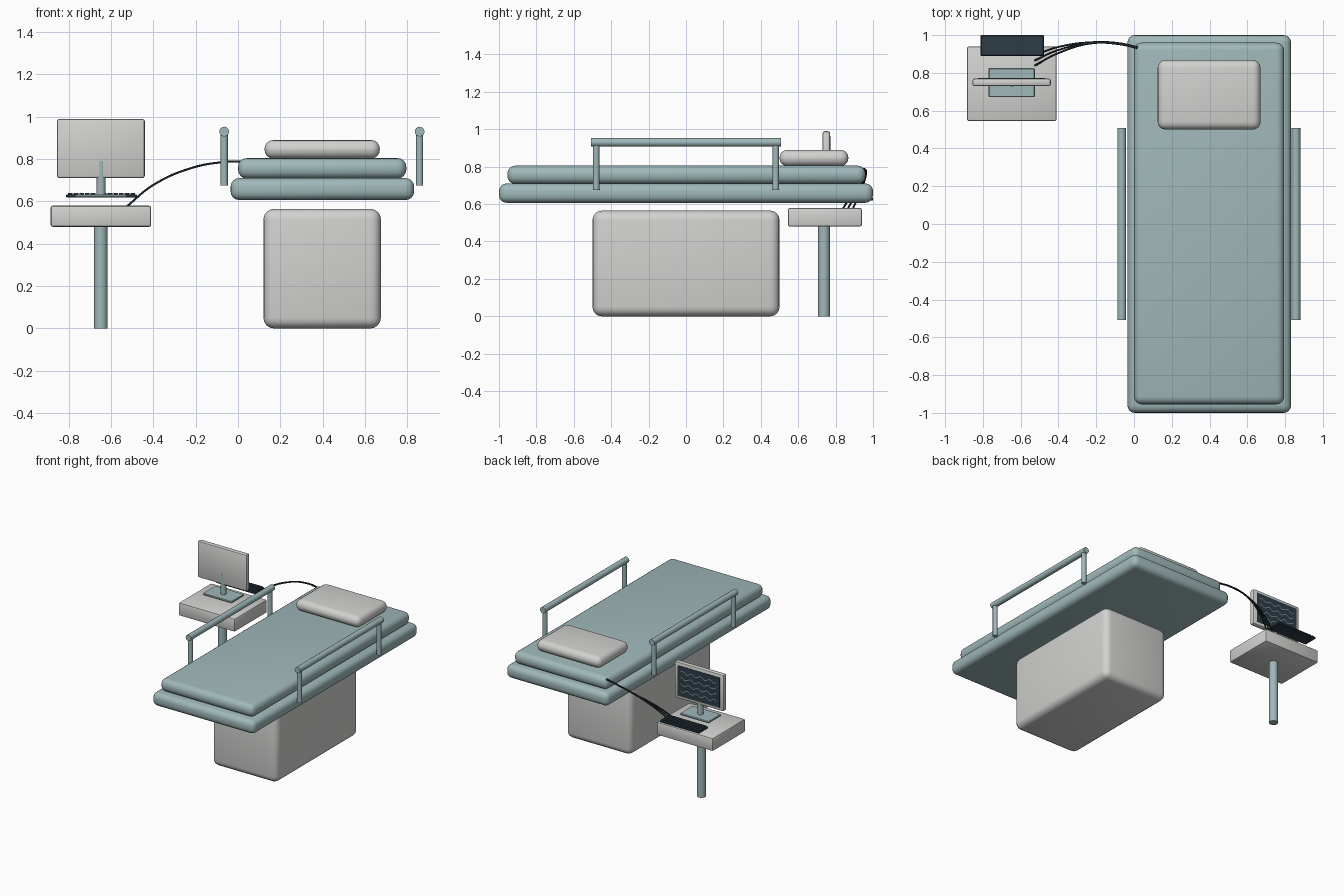
import bpy, bmesh, math
from mathutils import Vector

if "Cube" in bpy.data.objects:
    bpy.data.objects.remove(bpy.data.objects["Cube"])


def material(name, rgb):
    m = bpy.data.materials.new(name)
    m.diffuse_color = (*rgb, 1)
    m.use_nodes = True
    m.node_tree.nodes["Principled BSDF"].inputs["Base Color"].default_value = m.diffuse_color
    return m


TEAL = material("grey teal", (0.35, 0.48, 0.49))
GREY = material("light grey", (0.64, 0.65, 0.63))
DARK = material("dark slate", (0.026, 0.045, 0.062))
CABLE = material("cable black", (0.012, 0.02, 0.028))
TRACE = material("pale trace", (0.50, 0.60, 0.64))


def finish(name, bm, mat, smooth=True):
    me = bpy.data.meshes.new(name)
    bm.to_mesh(me)
    bm.free()
    me.materials.append(mat)
    ob = bpy.data.objects.new(name, me)
    bpy.context.collection.objects.link(ob)
    if smooth:
        bpy.ops.object.select_all(action='DESELECT')
        ob.select_set(True)
        bpy.context.view_layer.objects.active = ob
        bpy.ops.object.shade_smooth_by_angle(angle=math.radians(35))
    return ob


def box(name, x, y, z, mat, bevel=0.0, segments=3):
    """Box from (min, max) ranges, with rounded edges."""
    bm = bmesh.new()
    bmesh.ops.create_cube(bm, size=1)
    for v in bm.verts:
        v.co = Vector([(r[0] + r[1]) / 2 + c * (r[1] - r[0])
                       for c, r in zip(v.co, (x, y, z))])
    if bevel:
        bmesh.ops.bevel(bm, geom=bm.edges[:], offset=bevel, segments=segments,
                        profile=0.5, affect='EDGES', clamp_overlap=True)
    return finish(name, bm, mat, bevel > 0)


def rod(name, a, b, radius, mat, sides=16):
    """Capped cylinder between two points."""
    a, b = Vector(a), Vector(b)
    bm = bmesh.new()
    bmesh.ops.create_cone(bm, cap_ends=True, segments=sides, radius1=radius,
                          radius2=radius, depth=(b - a).length)
    q = Vector((0, 0, 1)).rotation_difference(b - a)
    for v in bm.verts:
        v.co = q @ v.co + (a + b) / 2
    return finish(name, bm, mat)


def cable(name, points, radius, mat):
    """Round tube swept along a smooth path."""
    cu = bpy.data.curves.new(name, 'CURVE')
    cu.dimensions = '3D'
    cu.bevel_depth = radius
    cu.bevel_resolution = 2
    cu.use_fill_caps = True
    cu.resolution_u = 8
    sp = cu.splines.new('BEZIER')
    sp.bezier_points.add(len(points) - 1)
    for bp, p in zip(sp.bezier_points, points):
        bp.co = p
        bp.handle_left_type = bp.handle_right_type = 'AUTO'
    cu.materials.append(mat)
    ob = bpy.data.objects.new(name, cu)
    bpy.context.collection.objects.link(ob)


# Bed
box("bed_pedestal", (0.12, 0.675), (-0.5, 0.5), (0.0, 0.565), GREY, 0.05, 4)
box("bed_frame", (-0.035, 0.832), (-1, 1), (0.607, 0.71), TEAL, 0.04, 4)
box("mattress", (0.0, 0.795), (-0.955, 0.96), (0.708, 0.805), TEAL, 0.042, 4)
box("pillow", (0.125, 0.67), (0.5, 0.868), (0.803, 0.89), GREY, 0.041, 4)

# Side rails, each with two posts
for side, x in (("left", -0.065), ("right", 0.858)):
    rod(side + "_rail", (x, -0.507, 0.93), (x, 0.507, 0.93), 0.023, TEAL)
    for end, y in (("front", -0.48), ("back", 0.48)):
        rod(f"{side}_{end}_rail_post", (x, y, 0.675), (x, y, 0.925), 0.017, TEAL)

# Monitor table
box("table_top", (-0.885, -0.41), (0.545, 0.94), (0.48, 0.58), GREY, 0.01, 2)
rod("table_post", (-0.648, 0.738, 0), (-0.648, 0.738, 0.49), 0.032, TEAL)

# Monitor facing the back, on its stand
MX, SCREEN_Y = -0.647, 0.77
box("monitor_base", (-0.77, -0.525), (0.672, 0.825), (0.619, 0.634), TEAL, 0.004, 1)
rod("monitor_neck", (MX, 0.749, 0.63), (MX, 0.749, 0.79), 0.021, TEAL)
box("monitor_case", (-0.856, -0.44), (0.73, SCREEN_Y), (0.71, 0.99), GREY, 0.012, 2)
box("monitor_screen", (-0.825, -0.47), (SCREEN_Y - 0.004, SCREEN_Y + 0.003),
    (0.735, 0.965), DARK)

# Wavy traces on the screen
for row in range(4):
    bm = bmesh.new()
    z0, last = 0.78 + row * 0.047, None
    for i in range(41):
        x = -0.80 + i * 0.305 / 40
        z = z0 + 0.009 * math.sin(i / 40 * 8 * math.pi + row)
        pair = [bm.verts.new((x, SCREEN_Y + 0.005, z + d)) for d in (-0.002, 0.002)]
        if last:
            bm.faces.new((last[0], last[1], pair[1], pair[0]))
        last = pair
    finish(f"screen_trace_{row + 1}", bm, TRACE, False)

# Keyboard with rows of low keys
box("keyboard", (-0.812, -0.477), (0.89, 1.0), (0.618, 0.634), DARK, 0.004, 1)
bm = bmesh.new()
for r in range(4):
    for c in range(12):
        k = bmesh.ops.create_cube(bm, size=1)["verts"]
        for v in k:
            v.co = (-0.792 + c * 0.0268 + v.co.x * 0.022,
                    0.907 + r * 0.025 + v.co.y * 0.020, 0.636 + v.co.z * 0.008)
finish("keyboard_keys", bm, DARK, False)

# Cables from the table to the mattress
for i in range(3):
    dy = i * 0.027
    cable(f"cable_{i + 1}", [
        (-0.527, 0.838 + dy, 0.575),
        (-0.40, 0.905 + dy * 0.6, 0.678),
        (-0.22, 0.957 + dy * 0.1, 0.758),
        (-0.08, 0.952 + dy * 0.1, 0.785),
        (0.03, 0.928 + dy * 0.1, 0.79)], 0.005, CABLE)
